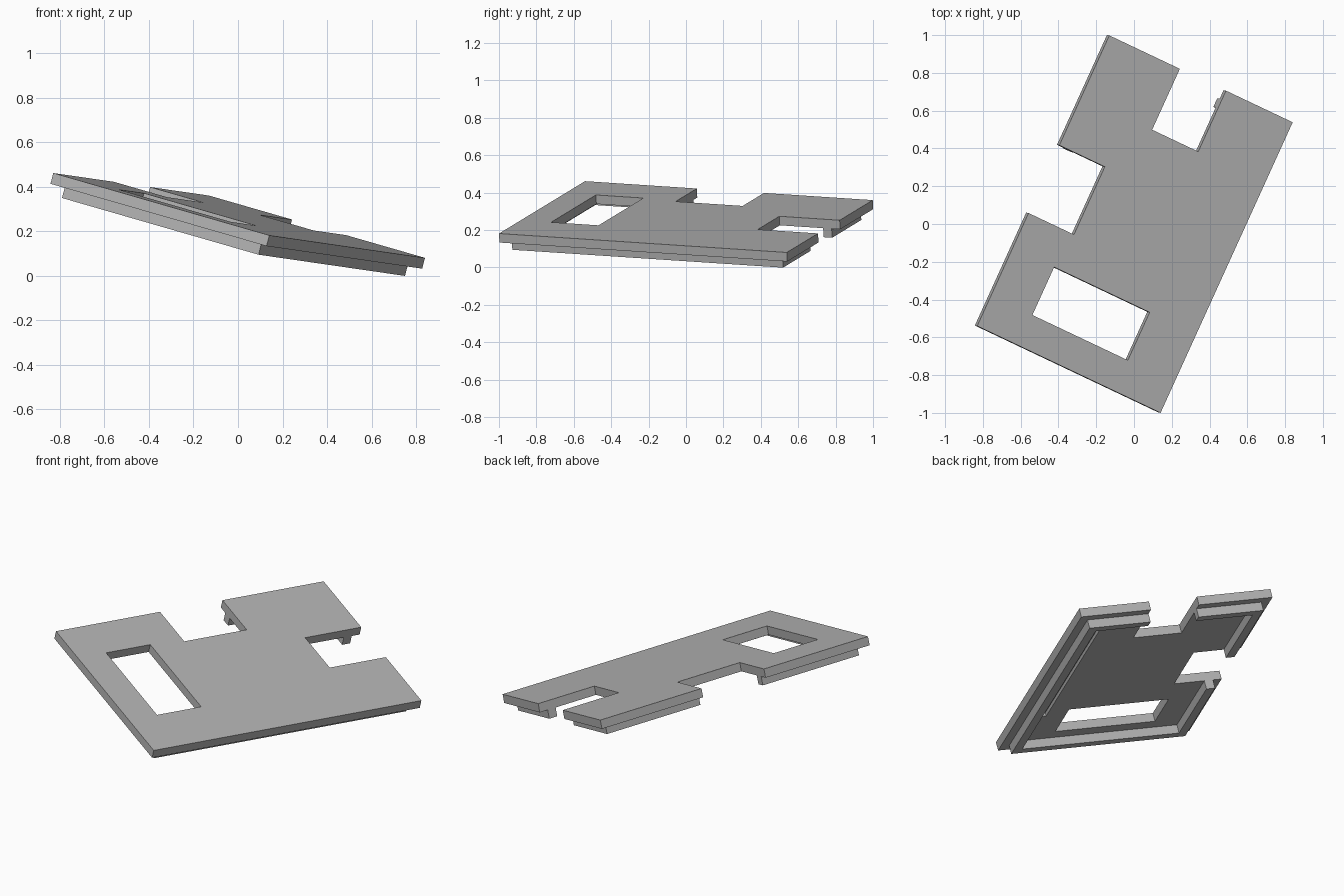
import bpy
import bmesh
from mathutils import Matrix, Vector

if "Cube" in bpy.data.objects:
    bpy.data.objects.remove(bpy.data.objects["Cube"], do_unlink=True)

# One plain grey for everything
grey = bpy.data.materials.new("matte_grey")
grey.use_nodes = True
colour = (0.45, 0.45, 0.45, 1)
grey.diffuse_color = colour
grey.node_tree.nodes["Principled BSDF"].inputs["Base Color"].default_value = colour

# Tilted frame of the panel: across its width, along its length, and out of its top
across = Vector((0.8748, -0.4144, -0.2523)).normalized()
along = Vector((0.4105, 0.9105, -0.059))
out = across.cross(along).normalized()
along = out.cross(across)
tilt = Matrix((across, along, out)).transposed().to_4x4()
tilt.translation = (-0.83, -0.54, 0.461)

WIDTH, LENGTH, THICK = 1.11, 1.693, 0.05
INSET = 0.05          # rim set back from the panel edge, and rim wall thickness
LEFT_END, LEFT_START = 0.658, 1.053   # left notch along the length
BACK_END, BACK_START = 0.427, 0.706   # back notch across the width


def slab(name, outline, top, bottom):
    """Extrude a flat outline between two heights in the panel frame."""
    bm = bmesh.new()
    face = bm.faces.new([bm.verts.new((x, y, bottom)) for x, y in outline])
    lifted = bmesh.ops.extrude_face_region(bm, geom=[face])["geom"]
    verts = [g for g in lifted if isinstance(g, bmesh.types.BMVert)]
    bmesh.ops.translate(bm, verts=verts, vec=(0, 0, top - bottom))
    bmesh.ops.recalc_face_normals(bm, faces=bm.faces)
    mesh = bpy.data.meshes.new(name)
    bm.to_mesh(mesh)
    bm.free()
    mesh.materials.append(grey)
    obj = bpy.data.objects.new(name, mesh)
    obj.matrix_world = tilt
    bpy.context.collection.objects.link(obj)
    return obj


def rect(x0, x1, y0, y1):
    return [(x0, y0), (x1, y0), (x1, y1), (x0, y1)]


def cut(target, cutter):
    cutter.hide_render = True
    cutter.hide_set(True)
    cutter.display_type = 'WIRE'
    mod = target.modifiers.new(cutter.name, 'BOOLEAN')
    mod.operation = 'DIFFERENCE'
    mod.solver = 'EXACT'
    mod.object = cutter
    bpy.context.view_layer.objects.active = target
    bpy.ops.object.modifier_apply(modifier=mod.name)
    bpy.data.objects.remove(cutter, do_unlink=True)


# Panel with a notch in its left side and one in its back edge
panel = slab("panel", [
    (0, 0), (WIDTH, 0), (WIDTH, LENGTH), (BACK_START, LENGTH),
    (BACK_START, 1.338), (BACK_END, 1.338), (BACK_END, LENGTH), (0, LENGTH),
    (0, LEFT_START), (0.275, LEFT_START), (0.275, LEFT_END), (0, LEFT_END)],
    0, -THICK)
bpy.context.view_layer.update()

# Window through the panel, and a shallow groove beside the right rim
cut(panel, slab("window_cutter", rect(0.25, 0.828, 0.178, 0.457), 0.1, -0.2))
cut(panel, slab("groove_cutter",
                rect(0.945, WIDTH - 2 * INSET, 0.4, LENGTH - 2 * INSET),
                -0.03, -0.2))

# Inset rim under the edges, broken at the notches
i, j = INSET, 2 * INSET
slab("main_rim", [
    (i, LEFT_END), (i, i), (WIDTH - i, i), (WIDTH - i, LENGTH - i),
    (BACK_START, LENGTH - i), (BACK_START, LENGTH - j),
    (WIDTH - j, LENGTH - j), (WIDTH - j, j), (j, j), (j, LEFT_END)],
    -THICK, -2 * THICK)
slab("corner_rim", [
    (i, LEFT_START), (j, LEFT_START), (j, LENGTH - j),
    (BACK_END, LENGTH - j), (BACK_END, LENGTH - i), (i, LENGTH - i)],
    -THICK, -2 * THICK)
